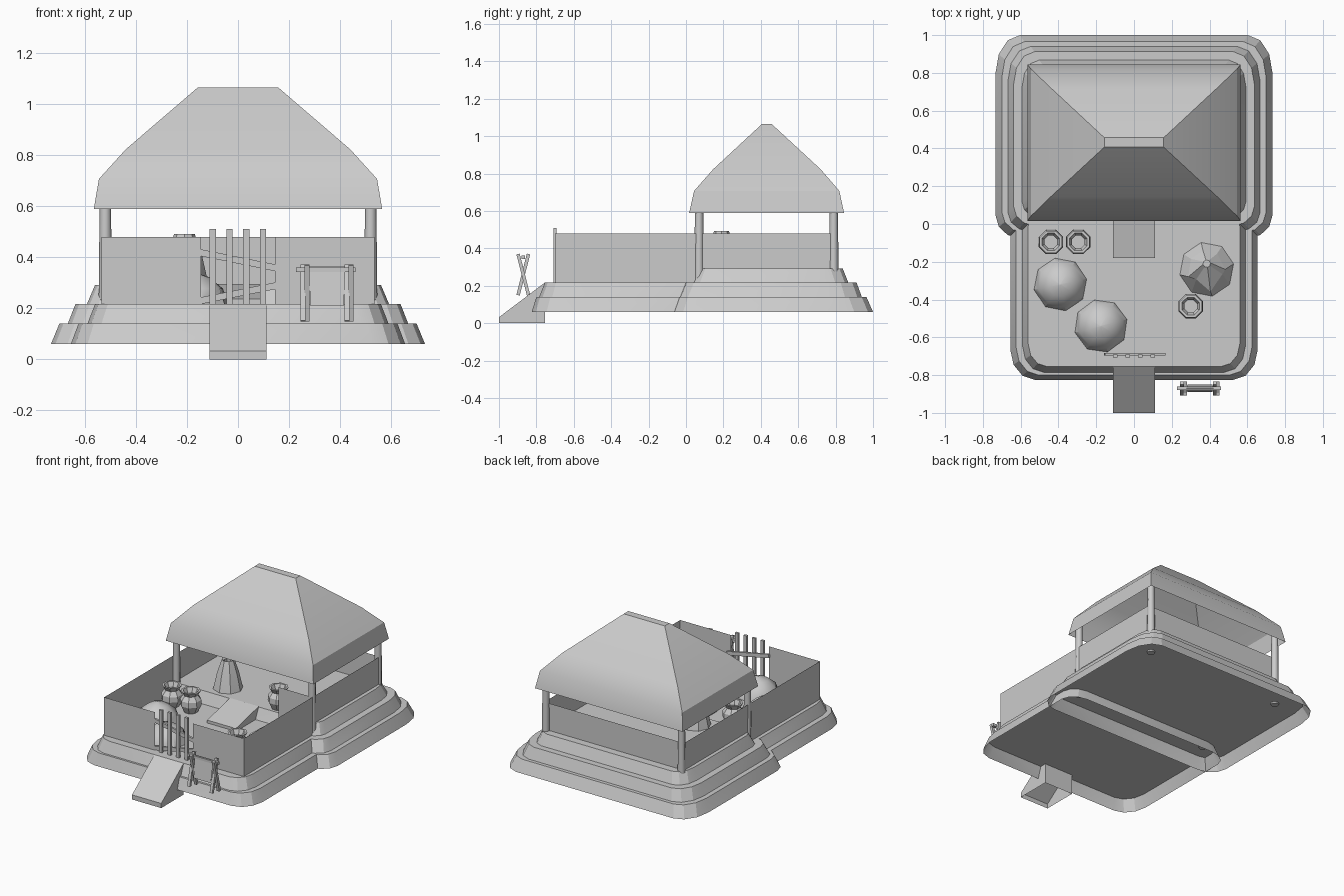
import bpy, bmesh, math
from mathutils import Vector

cube = bpy.data.objects.get("Cube")
if cube:
    bpy.data.objects.remove(cube, do_unlink=True)

mat = bpy.data.materials.new("plain_grey")
mat.use_nodes = True
GREY = (0.6, 0.6, 0.6, 1)
mat.diffuse_color = GREY
mat.node_tree.nodes["Principled BSDF"].inputs["Base Color"].default_value = GREY


def make(name, bm, smooth=None):
    bmesh.ops.recalc_face_normals(bm, faces=bm.faces)
    me = bpy.data.meshes.new(name)
    bm.to_mesh(me)
    bm.free()
    me.materials.append(mat)
    ob = bpy.data.objects.new(name, me)
    bpy.context.collection.objects.link(ob)
    if smooth:
        bpy.ops.object.select_all(action='DESELECT')
        ob.select_set(True)
        bpy.context.view_layer.objects.active = ob
        bpy.ops.object.shade_smooth_by_angle(angle=math.radians(smooth))
    return ob


def loft(name, rings, cap_top=True, cap_bottom=False, smooth=None):
    """Skin a stack of closed rings of equal length."""
    bm = bmesh.new()
    rows = [[bm.verts.new(p) for p in r] for r in rings]
    n = len(rows[0])
    for a, b in zip(rows, rows[1:]):
        for i in range(n):
            j = (i + 1) % n
            bm.faces.new((a[i], a[j], b[j], b[i]))
    if cap_top:
        bm.faces.new(rows[-1])
    if cap_bottom:
        bm.faces.new(rows[0][::-1])
    return make(name, bm, smooth)


def rounded(hx, y0, y1, z, rx, ry0, ry1, seg=3):
    pts = []
    for cx, cy, ry, start in ((1, y1 - ry1, ry1, 0), (-1, y1 - ry1, ry1, 1),
                              (-1, y0 + ry0, ry0, 2), (1, y0 + ry0, ry0, 3)):
        for k in range(seg + 1):
            a = (start + k / seg) * math.pi / 2
            pts.append((cx * (hx - rx) + rx * math.cos(a), cy + ry * math.sin(a), z))
    return pts


def rect(hx, y0, y1, z):
    return [(hx, y0, z), (hx, y1, z), (-hx, y1, z), (-hx, y0, z)]


def ring(x, y, z, r, n=8, turn=0.0):
    return [(x + r * math.cos(turn + i * math.tau / n),
             y + r * math.sin(turn + i * math.tau / n), z) for i in range(n)]


def beam(name, p, q, w, d):
    """Rectangular bar from p to q; d is its size along the y side."""
    p, q = Vector(p), Vector(q)
    u = (q - p).normalized()
    side = u.cross(Vector((0, 1, 0))).normalized()
    dep = u.cross(side)
    off = [side * sx * w / 2 + dep * sy * d / 2 for sx, sy in ((1, 1), (-1, 1), (-1, -1), (1, -1))]
    return loft(name, [[p + o for o in off], [q + o for o in off]], True, True)


def sheet(name, *quads):
    bm = bmesh.new()
    for quad in quads:
        bm.faces.new([bm.verts.new(p) for p in quad])
    return make(name, bm)


# Stepped platforms, hollow underneath
Z0, Z1, Z2, Z3 = 0.06, 0.14, 0.217, 0.292
loft("front_platform_lower", [rounded(0.655, -0.825, 0.16, Z0, 0.13, 0.16, 0.1),
                              rounded(0.625, -0.80, 0.135, Z1, 0.12, 0.15, 0.1)], smooth=20)
loft("front_platform_upper", [rounded(0.59, -0.785, 0.12, Z1, 0.11, 0.14, 0.1),
                              rounded(0.56, -0.755, 0.09, Z2, 0.10, 0.12, 0.1)], smooth=20)
loft("back_platform_lower", [rounded(0.733, -0.075, 1.0, Z0, 0.13, 0.12, 0.2),
                             rounded(0.70, -0.045, 0.965, Z1, 0.12, 0.11, 0.19)], smooth=20)
loft("back_platform_middle", [rounded(0.667, -0.04, 0.94, Z1, 0.12, 0.1, 0.18),
                              rounded(0.637, -0.008, 0.912, Z2, 0.11, 0.1, 0.17)], smooth=20)
loft("back_platform_top", [rounded(0.592, 0.035, 0.868, Z2, 0.09, 0.08, 0.14),
                           rounded(0.56, 0.068, 0.838, Z3, 0.08, 0.07, 0.13)], smooth=20)

# Low walls with a gateway in front
WX, WF, WB, WT = 0.535, -0.70, 0.785, 0.48


def wall(name, x0, y0, x1, y1, bottom=Z2 - 0.01):
    sheet(name, [(x0, y0, bottom), (x1, y1, bottom), (x1, y1, WT), (x0, y0, WT)])


for s, side in ((1, "left"), (-1, "right")):
    wall(side + "_wall", s * WX, WF, s * WX, WB)
    wall(side + "_front_wall", s * 0.145, WF, s * WX, WF)
wall("back_wall", -WX, WB, WX, WB)
wall("inner_partition", 0.275, 0.05, WX, 0.05)

# Roof posts
for x in (-0.52, 0.52):
    for y in (0.07, 0.79):
        loft("roof_post", [ring(x, y, 0.13, 0.027), ring(x, y, 0.64, 0.022)],
             True, True, smooth=50)

# Hipped roof, open underneath
loft("roof", [rect(0.565, 0.017, 0.845, 0.59), rect(0.545, 0.043, 0.82, 0.707),
              rect(0.44, 0.145, 0.72, 0.823), rect(0.157, 0.407, 0.457, 1.066)], smooth=30)


# Ramps
def ramp(name, hx, y0, y1, z0, lip, z1):
    loft(name, [[(s * hx, y0, z0), (s * hx, y0, z0 + lip), (s * hx, y1, z1), (s * hx, y1, z0)]
                for s in (-1, 1)], True, True)
    ob = bpy.data.objects[name]
    bm = bmesh.new()
    bm.from_mesh(ob.data)
    bmesh.ops.delete(bm, geom=[f for f in bm.faces if f.normal.z < -0.9], context='FACES')
    bm.to_mesh(ob.data)
    bm.free()


ramp("entrance_ramp", 0.112, -1.0, -0.755, 0.0, 0.032, 0.217)
ramp("inner_ramp", 0.11, -0.18, 0.07, Z2 - 0.005, 0.025, Z3 + 0.003)

# Slatted gate
for i in range(4):
    x = -0.099 + i * 0.0657
    beam("gate_bar", (x, -0.70, 0.212), (x, -0.70, 0.51), 0.024, 0.016)
beam("gate_upper_rail", (-0.155, -0.69, 0.42), (0.165, -0.69, 0.355), 0.026, 0.014)
beam("gate_lower_rail", (-0.155, -0.69, 0.228), (0.165, -0.69, 0.292), 0.026, 0.014)

# Drying rack with a hide hung over the bar
for x in (0.262, 0.435):
    for dx, s in ((-0.008, 1), (0.008, -1)):
        beam("rack_leg", (x + dx, -0.87 - s * 0.028, 0.15), (x + dx, -0.87 + s * 0.028, 0.37), 0.02, 0.018)
beam("rack_bar", (0.228, -0.87, 0.352), (0.46, -0.87, 0.352), 0.018, 0.018)
sheet("hung_hide", *[[(0.278, -0.87, 0.366), (0.42, -0.87, 0.366),
                      (0.415, -0.87 + s * 0.02, 0.212), (0.283, -0.87 + s * 0.02, 0.212)]
                     for s in (-1, 1)])

# Pots
POT = ((0.045, 0), (0.07, 0.05), (0.068, 0.085), (0.045, 0.115), (0.064, 0.145),
       (0.05, 0.145), (0.036, 0.115), (0.04, 0.08))
for x, y, z in ((-0.44, -0.095, Z2), (-0.295, -0.095, Z2), (0.3, -0.435, Z2), (0.22, 0.13, Z3)):
    loft("pot", [ring(x, y, z + h, r, turn=0.39) for r, h in POT], True, True)

# Heaps
for x, y, t in ((-0.39, -0.32, 0.2), (-0.175, -0.54, 0.25)):
    loft("heap", [ring(x, y, Z2, 0.142, turn=t), ring(x, y, Z2 + 0.06, 0.12, turn=t),
                  ring(x, y, Z2 + 0.105, 0.065, turn=t), ring(x, y, Z2 + 0.125, 0.004, turn=t)],
         smooth=40)

# Broken heap: a jagged edge runs across the middle
jag = ring(0.385, -0.24, Z2 + 0.07, 0.1, turn=0.2)
jag = [(x, y + (0.03 if i % 2 else -0.02) * (y < -0.2), z - 0.015 * (i % 2))
       for i, (x, y, z) in enumerate(jag)]
loft("broken_heap", [ring(0.385, -0.24, Z2, 0.145, turn=0.2), jag,
                     ring(0.385, -0.21, Z2 + 0.125, 0.02, turn=0.2)])

# Tapered oven under the roof
OX, OY = -0.21, 0.19
loft("oven", [ring(OX, OY, Z3, 0.095), ring(OX, OY, Z3 + 0.11, 0.07),
              ring(OX, OY, Z3 + 0.2, 0.04), ring(OX, OY, Z3 + 0.19, 0.028),
              ring(OX, OY, Z3 + 0.1, 0.03)], smooth=30)
